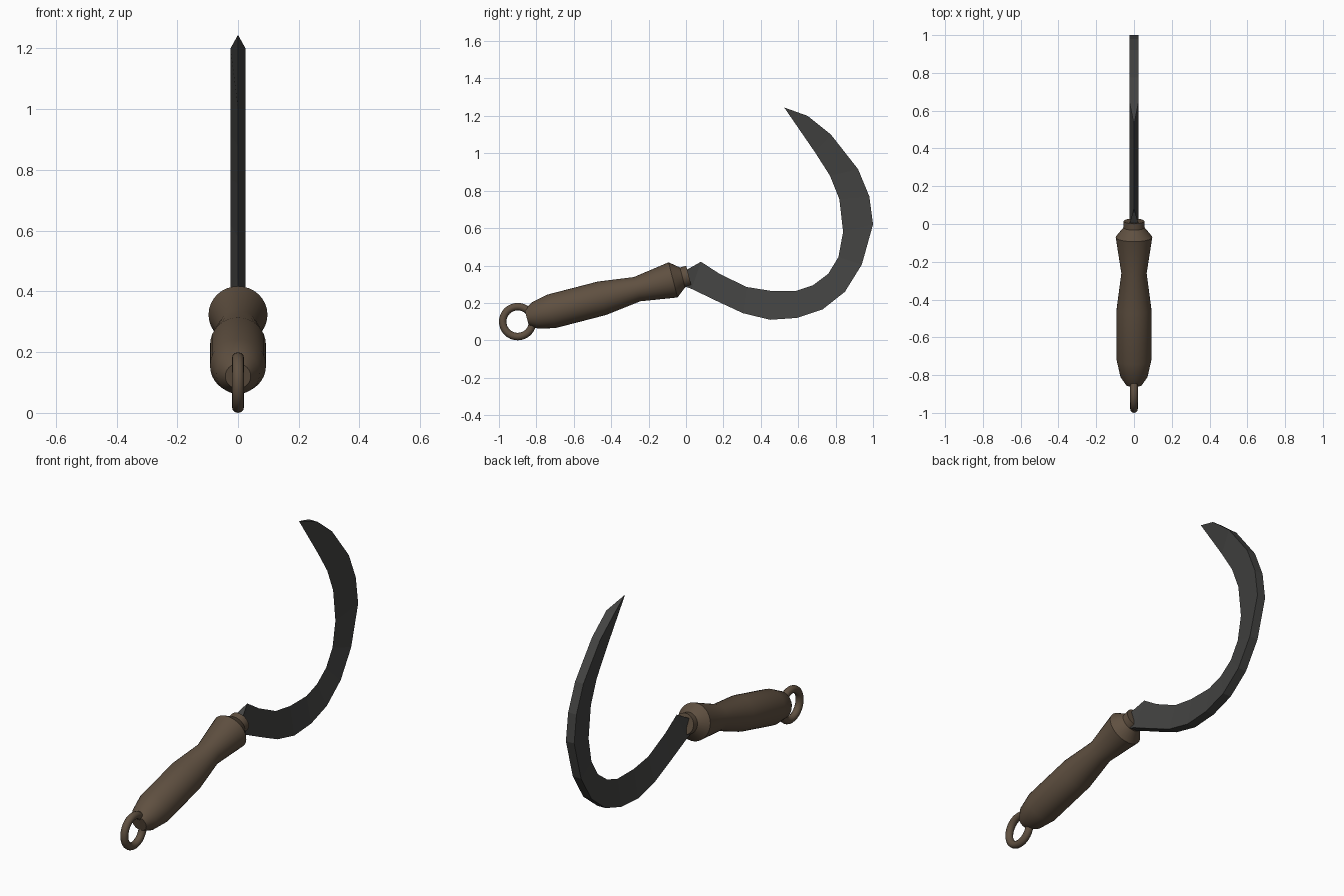
import bpy, bmesh, math
from mathutils import Vector

if "Cube" in bpy.data.objects:
    bpy.data.objects.remove(bpy.data.objects["Cube"])


def material(name, rgb):
    m = bpy.data.materials.new(name)
    m.diffuse_color = (*rgb, 1)
    m.use_nodes = True
    m.node_tree.nodes["Principled BSDF"].inputs["Base Color"].default_value = m.diffuse_color
    return m


def make_object(name, bm, mat):
    bmesh.ops.recalc_face_normals(bm, faces=bm.faces[:])
    me = bpy.data.meshes.new(name)
    bm.to_mesh(me)
    bm.free()
    ob = bpy.data.objects.new(name, me)
    bpy.context.collection.objects.link(ob)
    me.materials.append(mat)
    return ob


def smooth(ob, angle):
    bpy.ops.object.select_all(action='DESELECT')
    ob.select_set(True)
    bpy.context.view_layer.objects.active = ob
    bpy.ops.object.shade_smooth_by_angle(angle=math.radians(angle))


wood = material("wood", (0.115, 0.08, 0.052))
steel = material("steel", (0.056, 0.056, 0.054))

# Blade: sharp inner edge, flat back 0.05 wide, sections run from handle to tip
HALF = 0.025
inner = [(0.08, 0.42), (0.18, 0.355), (0.325, 0.285), (0.45, 0.265), (0.59, 0.265),
         (0.68, 0.295), (0.76, 0.355), (0.815, 0.445), (0.84, 0.58), (0.82, 0.755),
         (0.77, 0.88), (0.69, 1.005)]
outer = [(0.03, 0.275), (0.165, 0.21), (0.305, 0.145), (0.45, 0.11), (0.595, 0.12),
         (0.73, 0.165), (0.85, 0.26), (0.94, 0.405), (1.0, 0.62), (0.98, 0.77),
         (0.92, 0.915), (0.775, 1.10)]
bm = bmesh.new()
rows = []
for (iy, iz), (oy, oz) in zip(inner, outer):
    rows.append([bm.verts.new((0, iy, iz)),
                 bm.verts.new((-HALF, oy, oz)),
                 bm.verts.new((HALF, oy, oz))])
for a, b in zip(rows, rows[1:]):
    for i in range(3):
        j = (i + 1) % 3
        bm.faces.new((a[i], a[j], b[j], b[i]))

# Blade tip: last back edge, then a single point
tip = bm.verts.new((0, 0.525, 1.245))
last = rows[-1]
left = bm.verts.new((-HALF, 0.65, 1.20))
right = bm.verts.new((HALF, 0.65, 1.20))
bm.faces.new((last[1], last[2], right, left))
bm.faces.new((left, right, tip))
bm.faces.new((last[0], last[1], left, tip))
bm.faces.new((last[2], last[0], tip, right))

# Blade heel: squared root buried in the collar
f = rows[0]
top = [bm.verts.new((s * HALF, 0.0, 0.375)) for s in (-1, 1)]
low = [bm.verts.new((s * HALF, -0.01, 0.29)) for s in (-1, 1)]
bm.faces.new((f[0], top[0], top[1]))
bm.faces.new((f[0], f[1], low[0], top[0]))
bm.faces.new((f[0], top[1], low[1], f[2]))
bm.faces.new((f[1], f[2], low[1], low[0]))
bm.faces.new((top[0], low[0], low[1], top[1]))
make_object("blade", bm, steel)

# Handle: turned profile (distance back from the collar, radius) on a tilted axis
profile = [(0, 0.055), (0.035, 0.055), (0.087, 0.097), (0.285, 0.067), (0.48, 0.092),
           (0.76, 0.092), (0.85, 0.072), (0.895, 0.042)]
tilt = math.radians(14.5)
back = Vector((0, -math.cos(tilt), -math.sin(tilt)))
side = Vector((1, 0, 0))
up = back.cross(side)
start = Vector((0, 0.015, 0.345))
N = 32
bm = bmesh.new()
rings = []
for s, r in profile:
    rings.append([bm.verts.new(start + back * s
                               + side * r * math.cos(2 * math.pi * k / N)
                               + up * r * math.sin(2 * math.pi * k / N))
                  for k in range(N)])
for a, b in zip(rings, rings[1:]):
    for k in range(N):
        bm.faces.new((a[k], a[(k + 1) % N], b[(k + 1) % N], b[k]))
bm.faces.new(rings[0])
bm.faces.new(rings[-1])
smooth(make_object("handle", bm, wood), 30)

# Hanging ring through the end of the handle
bpy.ops.mesh.primitive_torus_add(major_radius=0.08, minor_radius=0.02,
                                 major_segments=32, minor_segments=12,
                                 location=(0, -0.9, 0.1),
                                 rotation=(0, math.pi / 2, 0))
ring = bpy.context.object
ring.name = "hanging_ring"
ring.data.materials.append(wood)
smooth(ring, 40)
